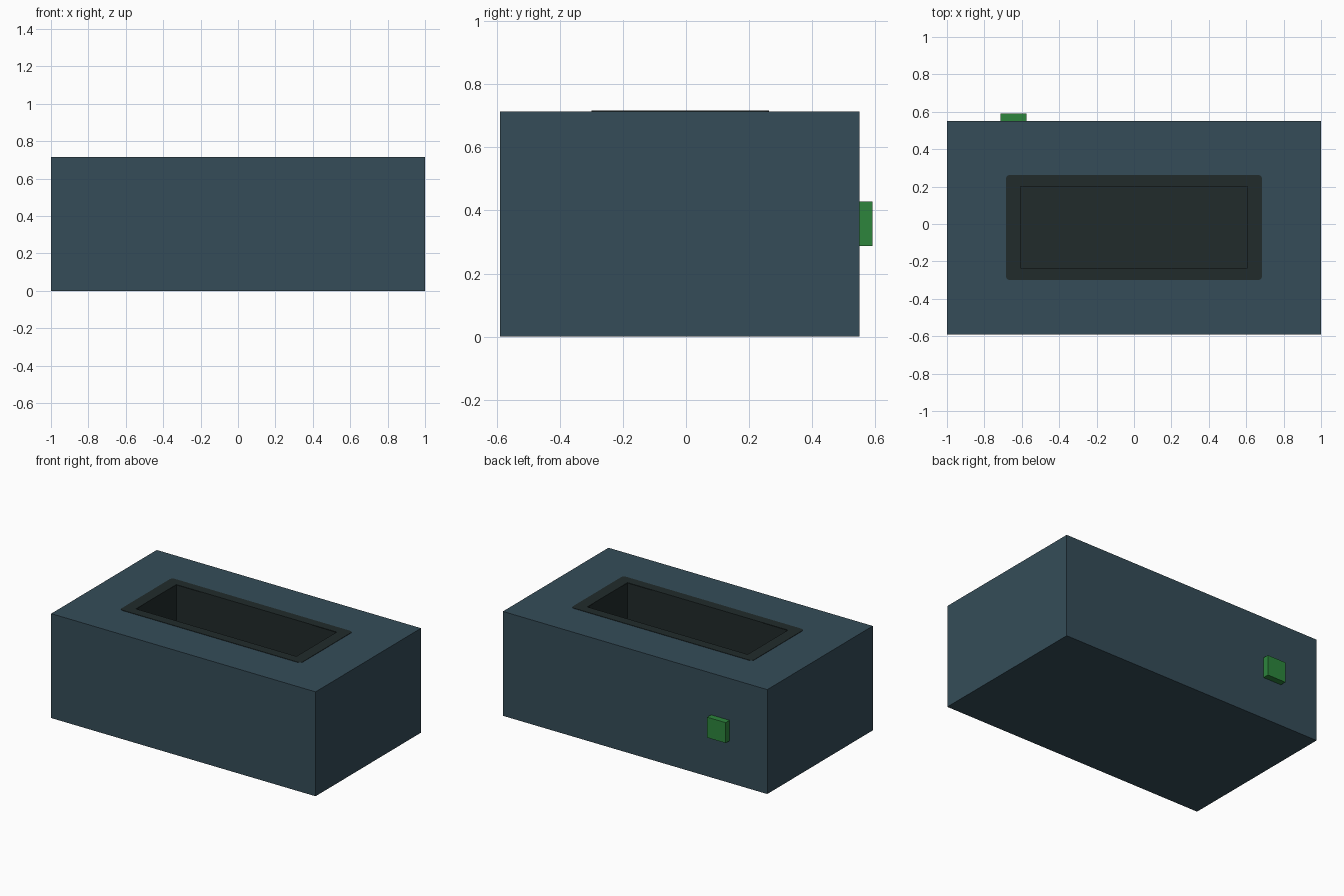
import bpy, bmesh, math

cube = bpy.data.objects.get("Cube")
if cube:
    bpy.data.objects.remove(cube, do_unlink=True)


def material(name, rgb):
    m = bpy.data.materials.new(name)
    m.use_nodes = True
    m.diffuse_color = (*rgb, 1)
    bsdf = m.node_tree.nodes["Principled BSDF"]
    bsdf.inputs["Base Color"].default_value = (*rgb, 1)
    bsdf.inputs["Roughness"].default_value = 0.7
    return m


BLUE = material("slate blue", (0.035, 0.073, 0.098))
DARK = material("charcoal", (0.015, 0.024, 0.024))
GREEN = material("green", (0.026, 0.235, 0.046))

TOP = 0.714
OUTER = (-1.0, 1.0, -0.59, 0.55)
HOLE = (-0.607, 0.607, -0.235, 0.2)
RIM = (-0.685, 0.685, -0.3, 0.263)


def corners(rect):
    x0, x1, y0, y1 = rect
    return [(x0, y0), (x1, y0), (x1, y1), (x0, y1)]


def rounded(rect, r, steps=5):
    """Rectangle outline with quarter-circle corners."""
    x0, x1, y0, y1 = rect
    centres = corners((x0 + r, x1 - r, y0 + r, y1 - r))
    pts = []
    for i, (cx, cy) in enumerate(centres):
        for k in range(steps + 1):
            a = math.pi + (i + k / steps) * math.pi / 2
            pts.append((cx + r * math.cos(a), cy + r * math.sin(a)))
    return pts


def add_object(name, bm, mats):
    bmesh.ops.recalc_face_normals(bm, faces=bm.faces)
    mesh = bpy.data.meshes.new(name)
    bm.to_mesh(mesh)
    bm.free()
    for m in mats:
        mesh.materials.append(m)
    ob = bpy.data.objects.new(name, mesh)
    bpy.context.collection.objects.link(ob)
    return ob


# Housing: outer walls, top ring, then the deep dark well
bm = bmesh.new()
levels = [(OUTER, 0.0), (OUTER, TOP), (HOLE, TOP), (HOLE, 0.012)]
rings = [[bm.verts.new((x, y, z)) for x, y in corners(r)] for r, z in levels]
for n, (a, b) in enumerate(zip(rings, rings[1:])):
    for i in range(4):
        j = (i + 1) % 4
        f = bm.faces.new((a[i], a[j], b[j], b[i]))
        f.material_index = 1 if n == 2 else 0
bm.faces.new(rings[0])
bm.faces.new(rings[-1]).material_index = 1
add_object("housing", bm, [BLUE, DARK])

# Thin dark rim around the opening: filled outline with a hole
curve = bpy.data.curves.new("opening_rim", "CURVE")
curve.dimensions = "2D"
curve.fill_mode = "BOTH"
curve.extrude = 0.0015
for outline in (rounded(RIM, 0.022), corners(HOLE)):
    s = curve.splines.new("POLY")
    s.points.add(len(outline) - 1)
    for p, (x, y) in zip(s.points, outline):
        p.co = (x, y, 0, 1)
    s.use_cyclic_u = True
curve.materials.append(DARK)
rim = bpy.data.objects.new("opening_rim", curve)
rim.location.z = TOP + 0.001
bpy.context.collection.objects.link(rim)
bpy.ops.object.select_all(action="DESELECT")
rim.select_set(True)
bpy.context.view_layer.objects.active = rim
bpy.ops.object.convert(target="MESH")

# Square button on the back
bm = bmesh.new()
bmesh.ops.create_cube(bm, size=1)
bmesh.ops.scale(bm, vec=(0.14, 0.045, 0.14), verts=bm.verts)
bmesh.ops.translate(bm, vec=(-0.645, 0.5695, 0.358), verts=bm.verts)
add_object("back_button", bm, [GREEN])
